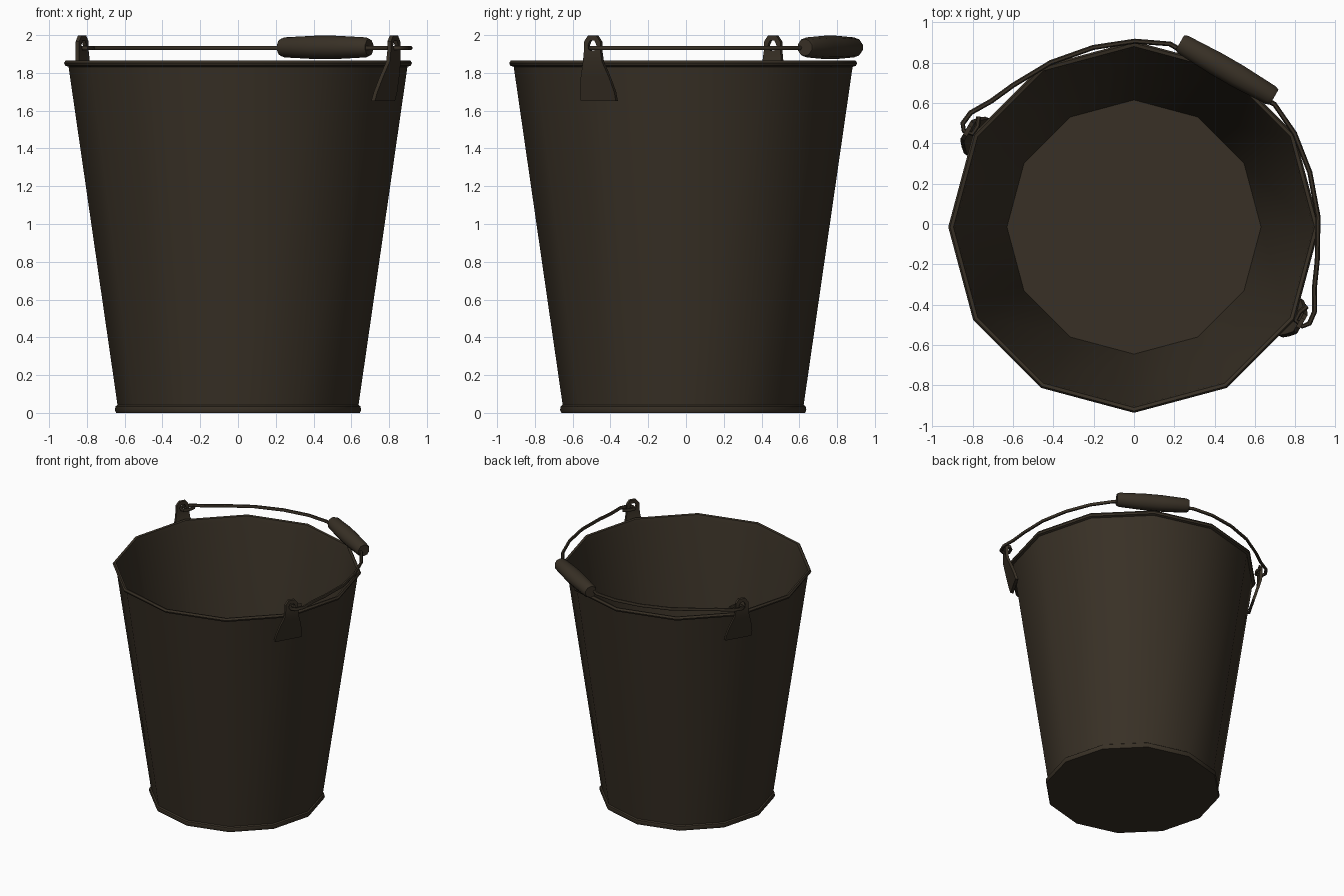
import bpy, bmesh, math
from mathutils import Matrix, Vector

if "Cube" in bpy.data.objects:
    bpy.data.objects.remove(bpy.data.objects["Cube"])

# One dark brown for the whole bucket
brown = bpy.data.materials.new("dark_brown")
brown.diffuse_color = (0.040, 0.030, 0.019, 1)
brown.use_nodes = True
brown.node_tree.nodes["Principled BSDF"].inputs["Base Color"].default_value = brown.diffuse_color

CY = -0.015                       # bucket axis sits slightly forward
TURN = Matrix.Translation((0, CY, 0)) @ Matrix.Rotation(math.radians(-30), 4, 'Z')


def finish(name, bm, angle=40):
    bmesh.ops.recalc_face_normals(bm, faces=bm.faces)
    me = bpy.data.meshes.new(name)
    bm.to_mesh(me)
    bm.free()
    me.materials.append(brown)
    ob = bpy.data.objects.new(name, me)
    bpy.context.collection.objects.link(ob)
    ob.matrix_world = TURN
    bpy.ops.object.select_all(action='DESELECT')
    ob.select_set(True)
    bpy.context.view_layer.objects.active = ob
    bpy.ops.object.shade_smooth_by_angle(angle=math.radians(angle))
    return ob


def lathe(bm, profile, sides):
    """Spin (r, z) points round z; r = 0 at both ends closes the shape."""
    rings = []
    for r, z in profile:
        if r == 0:
            rings.append([bm.verts.new((0, 0, z))] * sides)
        else:
            rings.append([bm.verts.new((r * math.cos(2 * math.pi * i / sides),
                                        r * math.sin(2 * math.pi * i / sides), z))
                          for i in range(sides)])
    for a, b in zip(rings, rings[1:]):
        for i in range(sides):
            j = (i + 1) % sides
            bm.faces.new(list(dict.fromkeys((a[i], a[j], b[j], b[i]))))


# Twelve-sided pail: base bead, tapered wall, rolled rim, inside wall and floor
bm = bmesh.new()
lathe(bm, [(0, 0), (0.645, 0), (0.652, 0.015), (0.648, 0.035), (0.638, 0.042),
           (0.897, 1.832), (0.915, 1.838), (0.921, 1.852), (0.912, 1.866),
           (0.895, 1.862), (0.887, 1.832), (0.63, 0.03), (0, 0.03)], 12)
finish("pail", bm)

# Pierced ears that hold the handle, one each side
half = [(0.107, 1.65), (0.105, 1.70), (0.085, 1.78), (0.058, 1.86)]
outline = half + [(0.05, 1.92), (0.05, 1.965), (0.025, 1.998)]
outline += [(-v, z) for v, z in reversed(outline)]
HOLE = 1.945


def ear_u(z):
    return 0.887 + 0.066 * min(1, (z - 1.65) / 0.22)


for side, name in ((1, "ear_right"), (-1, "ear_left")):
    bm = bmesh.new()
    hole = [(0.027 * math.cos(math.radians(60 * k)), HOLE + 0.03 * math.sin(math.radians(60 * k)))
            for k in range(6)]
    layers = []
    for off in (-0.011, 0.011):
        mk = lambda p: bm.verts.new((side * (ear_u(p[1]) + off), p[0], p[1]))
        o = [mk(p) for p in outline]
        h = [mk(p) for p in hole]
        layers.append((o, h))
        n = len(o)
        for k in range(3):                       # lower plate strips
            bm.faces.new((o[k], o[k + 1], o[n - 2 - k], o[n - 1 - k]))
        # eye of the ear, bridged round the hole
        bm.faces.new((o[3], h[5], h[4], o[10]))
        bm.faces.new((o[3], o[4], h[0], h[5]))
        bm.faces.new((o[4], o[5], h[1], h[0]))
        bm.faces.new((o[5], o[6], h[1]))
        bm.faces.new((o[6], o[7], h[2], h[1]))
        bm.faces.new((o[7], o[8], h[2]))
        bm.faces.new((o[8], o[9], h[3], h[2]))
        bm.faces.new((o[9], o[10], h[4], h[3]))
    for a, b in zip(layers[0], layers[1]):       # edge walls
        for k in range(len(a)):
            m = (k + 1) % len(a)
            bm.faces.new((a[k], a[m], b[m], b[k]))
    finish(name, bm, 30)

# Wire handle lying on its side, with hooked ends through the ears
right = [(0.30, 0.875), (0.457, 0.80), (0.62, 0.67), (0.765, 0.50), (0.87, 0.31),
         (0.925, 0.187), (0.985, 0.085), (0.992, 0.02), (0.97, -0.008),
         (0.925, 0.0), (0.922, 0.045), (0.94, 0.09)]
path = [Vector((-u, v, 1.932)) for u, v in reversed(right)] + \
       [Vector((u, v, 1.932)) for u, v in right]
bm = bmesh.new()
rings = []
for i, p in enumerate(path):
    t = (path[min(i + 1, len(path) - 1)] - path[max(i - 1, 0)]).normalized()
    s = t.cross(Vector((0, 0, 1)))
    rings.append([bm.verts.new(p + 0.0125 * (s * math.cos(k * math.pi / 3) +
                  Vector((0, 0, math.sin(k * math.pi / 3))))) for k in range(6)])
for a, b in zip(rings, rings[1:]):
    for k in range(6):
        m = (k + 1) % 6
        bm.faces.new((a[k], a[m], b[m], b[k]))
bm.faces.new(rings[0])
bm.faces.new(rings[-1])
finish("wire_handle", bm, 60)

# Turned grip, slightly bulged in the middle
bm = bmesh.new()
lathe(bm, [(0, -0.27), (0.045, -0.27), (0.053, -0.25), (0.062, -0.06), (0.062, 0.06),
           (0.053, 0.25), (0.045, 0.27), (0, 0.27)], 10)
bm.transform(Matrix.Translation((0.01, 0.905, 1.935)) @ Matrix.Rotation(math.pi / 2, 4, 'Y'))
finish("grip", bm)
